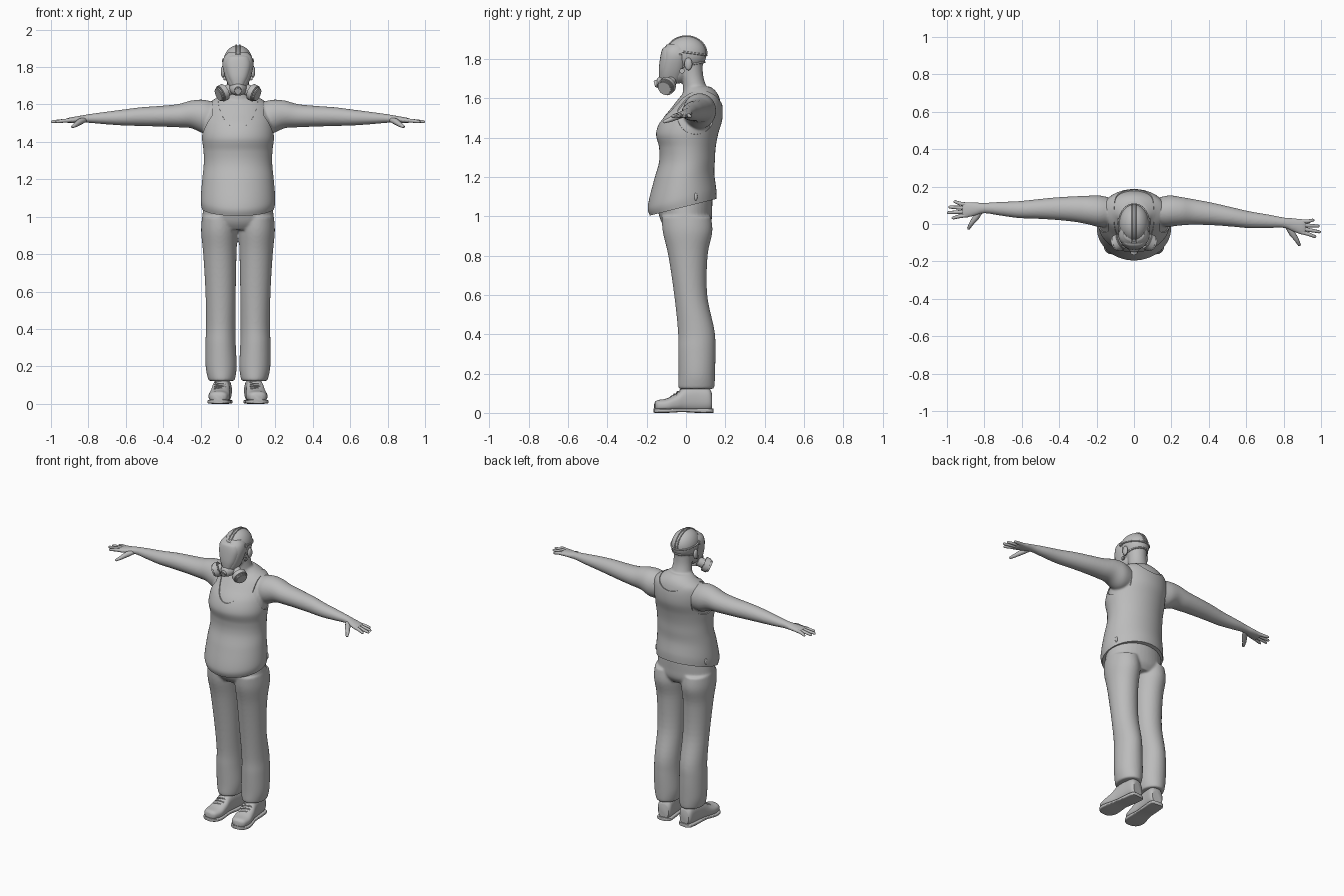
import bpy, bmesh, math
from mathutils import Vector, Matrix

if "Cube" in bpy.data.objects:
    bpy.data.objects.remove(bpy.data.objects["Cube"])

clay = bpy.data.materials.new("plain_grey")
clay.use_nodes = True
grey = (0.5, 0.5, 0.5, 1)
clay.diffuse_color = grey
clay.node_tree.nodes["Principled BSDF"].inputs["Base Color"].default_value = grey
SIDES = {"right": -1, "left": 1}


def finish(name, bm):
    bmesh.ops.recalc_face_normals(bm, faces=bm.faces)
    for f in bm.faces:
        f.smooth = True
    me = bpy.data.meshes.new(name)
    bm.to_mesh(me)
    bm.free()
    me.materials.append(clay)
    ob = bpy.data.objects.new(name, me)
    bpy.context.collection.objects.link(ob)
    sharpen(ob)
    return ob


def select(obs):
    bpy.ops.object.select_all(action="DESELECT")
    for ob in obs:
        ob.select_set(True)
    bpy.context.view_layer.objects.active = obs[0]


def sharpen(ob, angle=45):
    select([ob])
    bpy.ops.object.shade_smooth_by_angle(angle=math.radians(angle))


def spline(rows, steps):
    """Catmull-Rom interpolation through rows of equal length."""
    out = []
    for i in range(len(rows) - 1):
        a, b, c, d = (rows[max(0, min(len(rows) - 1, i + k))] for k in (-1, 0, 1, 2))
        for s in range(steps):
            t = s / steps
            out.append([q + t / 2 * (r - p + t * (2*p - 5*q + 4*r - w + t * (3*(q - r) + w - p)))
                        for p, q, r, w in zip(a, b, c, d)])
    return out + [list(rows[-1])]


def loft(name, axis, rows, power=2, n=40, steps=5, grow=0, place=None, tilt=None):
    """Closed tube through rows of (position, centre u, centre v, radius u, radius v)."""
    bm = bmesh.new()
    rings = []
    for t, cu, cv, ru, rv in spline(rows, steps):
        ring = []
        for k in range(n):
            c, s = math.cos(math.tau * k / n), math.sin(math.tau * k / n)
            u = cu + (ru + grow) * math.copysign(abs(c) ** (2 / power), c)
            v = cv + (rv + grow) * math.copysign(abs(s) ** (2 / power), s)
            p = Vector({"x": (t, u, v), "y": (u, t, v), "z": (u, v, t)}[axis])
            if tilt:
                p.z += tilt(p)
            ring.append(bm.verts.new(place(p) if place else p))
        rings.append(ring)
    for a, b in zip(rings, rings[1:]):
        for k in range(n):
            bm.faces.new((a[k], a[k - 1], b[k - 1], b[k]))
    bm.faces.new(rings[0])
    bm.faces.new(rings[-1])
    return finish(name, bm)


def ball(name, centre, radii):
    bm = bmesh.new()
    m = Matrix.Translation(centre) @ Matrix.Diagonal((*radii, 1))
    bmesh.ops.create_uvsphere(bm, u_segments=40, v_segments=24, radius=1, matrix=m)
    return finish(name, bm)


def disc(name, centre, direction, radius, depth, bevel=0.004):
    bm = bmesh.new()
    bmesh.ops.create_cone(bm, cap_ends=True, segments=32, radius1=radius, radius2=radius, depth=depth)
    rims = [e for e in bm.edges if abs(e.verts[0].co.z - e.verts[1].co.z) < depth / 2]
    bmesh.ops.bevel(bm, geom=rims, offset=bevel, segments=2, affect="EDGES")
    turn = Vector(direction).to_track_quat("Z", "Y").to_matrix().to_4x4()
    bm.transform(Matrix.Translation(centre) @ turn)
    return finish(name, bm)


def tube(name, points, radii, cyclic=False):
    cu = bpy.data.curves.new(name, "CURVE")
    cu.dimensions, cu.bevel_depth, cu.bevel_resolution, cu.use_fill_caps = "3D", 1, 3, True
    sp = cu.splines.new("POLY")
    sp.points.add(len(points) - 1)
    sp.use_cyclic_u = cyclic
    for i, (q, p) in enumerate(zip(sp.points, points)):
        q.co = (*p, 1)
        q.radius = radii[i] if isinstance(radii, list) else radii
    ob = bpy.data.objects.new(name, cu)
    bpy.context.collection.objects.link(ob)
    cu.materials.append(clay)
    select([ob])
    bpy.ops.object.convert(target="MESH")
    sharpen(bpy.context.object)
    return bpy.context.object


def fuse(name, obs, voxel, rounds):
    """Blend overlapping parts into one smooth skin."""
    select(obs)
    bpy.ops.object.join()
    ob = bpy.context.object
    ob.name = name
    m = ob.modifiers.new("blend", "REMESH")
    m.mode, m.voxel_size, m.use_smooth_shade = "VOXEL", voxel, True
    s = ob.modifiers.new("relax", "SMOOTH")
    s.factor, s.iterations = 0.5, rounds
    for mod in ("blend", "relax"):
        bpy.ops.object.modifier_apply(modifier=mod)
    sharpen(ob, 60)
    return ob


# Torso shape shared by the skin and the vest; the hem rises towards the back
torso = [(1.05, 0, -.015, .188, .163), (1.1, 0, -.02, .193, .168), (1.2, 0, -.01, .185, .148),
         (1.28, 0, .005, .177, .136), (1.35, 0, .007, .178, .138), (1.42, 0, .006, .186, .152),
         (1.49, 0, .028, .184, .15), (1.55, 0, .052, .176, .128), (1.6, 0, .067, .158, .104),
         (1.635, 0, .073, .11, .08), (1.66, 0, .058, .07, .066)]


def hem(p):
    return 0.25 * p.y * max(0, min(1, (1.3 - p.z) / 0.2))


# Skin: torso, neck, head and both arms blended together
skin = [loft("torso", "z", torso, tilt=hem),
        loft("neck", "z", [(1.6, 0, .06, .08, .08), (1.66, 0, .045, .065, .06), (1.72, 0, .032, .058, .055),
                           (1.8, 0, .025, .06, .06)]),
        ball("skull", (0, .002, 1.826), (.079, .103, .091)),
        ball("jaw", (0, -.045, 1.75), (.058, .07, .075))]
arm = [(.11, .065, 1.53, .07, .075), (.18, .068, 1.535, .084, .09), (.25, .075, 1.547, .076, .074),
       (.32, .08, 1.54, .068, .062), (.42, .082, 1.537, .06, .055), (.52, .08, 1.535, .052, .05),
       (.62, .077, 1.53, .045, .042), (.72, .082, 1.527, .036, .032), (.8, .085, 1.525, .028, .023),
       (.85, .08, 1.52, .036, .019), (.9, .075, 1.515, .043, .015), (.92, .074, 1.513, .041, .01)]
fingers = {"index": (-.033, .975), "middle": (-.011, 1.0), "ring": (.012, .993), "little": (.034, .965)}
for side, sx in SIDES.items():
    def sweep(p, sx=sx):
        back = 0.13 * max(0, p[0] - .2) if sx > 0 else 0
        return Vector((sx * p[0], p[1] - back, p[2]))
    skin.append(loft("arm", "x", arm, place=sweep))
    for label, (dy, tip) in fingers.items():
        path = [(.88, .075 + dy * .8, 1.516), (.93, .075 + dy, 1.513), (tip - .008, .075 + dy * 1.3, 1.508),
                (tip - .002, .075 + dy * 1.3, 1.507), (tip, .075 + dy * 1.3, 1.507)]
        tube(f"{side}_{label}_finger", [sweep(p) for p in path], [.011, .0105, .008, .005, .001])
    thumb = [(.82, .07, 1.518), (.845, .035, 1.508), (.87, .002, 1.49), (.885, -.024, 1.481), (.888, -.029, 1.48)]
    tube(f"{side}_thumb", [sweep(p) for p in thumb], [.014, .017, .012, .008, .001])
fuse("body_skin", skin, .006, 6)

# Vest with scooped neckline and armholes cut away
vest = loft("vest", "z", torso, grow=.006, tilt=hem, n=64, steps=8)
cutters = [loft("neck_cutter", "y", [(-.3, 0, 1.66, .112, .185), (-.05, 0, 1.66, .112, .18),
                                     (.1, 0, 1.66, .108, .1), (.3, 0, 1.66, .112, .08)])]
for sx in SIDES.values():
    cutters.append(loft("arm_cutter", "x", [(.135, .052, 1.52, .095, .1), (.4, .052, 1.52, .12, .118)],
                        place=lambda p, sx=sx: Vector((sx * p.x, p.y, p.z))))
for c in cutters:
    m = vest.modifiers.new("cut", "BOOLEAN")
    m.operation, m.object, m.solver = "DIFFERENCE", c, "EXACT"
    select([vest])
    bpy.ops.object.modifier_apply(modifier="cut")
    bpy.data.objects.remove(c)
sharpen(vest, 35)

# Trousers: two legs and a pelvis blended together
leg = [(.122, .088, .052, .066, .086), (.135, .088, .053, .073, .092), (.2, .09, .055, .083, .093),
       (.32, .093, .055, .081, .095), (.42, .092, .052, .079, .093), (.6, .093, .024, .081, .084),
       (.8, .097, .01, .089, .1), (.92, .1, .008, .097, .126), (1.0, .1, .002, .092, .125)]
parts = [loft("leg", "z", leg, place=lambda p, sx=sx: Vector((sx * p.x, p.y, p.z))) for sx in SIDES.values()]
parts.append(loft("pelvis", "z", [(.93, 0, .005, .15, .1), (.97, 0, .002, .188, .127), (1.03, 0, -.005, .188, .138),
                                  (1.09, 0, -.005, .18, .14)]))
fuse("trousers", parts, .007, 6)

# Shoes with sole, heel and laces, toes turned slightly out
upper = [(-.16, 0, .035, .025, .018), (-.145, 0, .037, .045, .028), (-.1, 0, .04, .057, .033),
         (-.05, 0, .052, .053, .045), (-.01, 0, .068, .048, .062), (.05, 0, .073, .046, .068),
         (.11, 0, .07, .046, .063), (.13, 0, .06, .035, .045)]
sole = [(-.164, 0, .012, .028, .011), (-.145, 0, .011, .052, .011), (-.1, 0, .011, .062, .011),
        (-.02, 0, .013, .05, .009), (.06, 0, .011, .05, .011), (.12, 0, .011, .048, .011),
        (.137, 0, .011, .03, .011)]
for side, sx in SIDES.items():
    spin = Matrix.Translation((sx * .09, 0, 0)) @ Matrix.Rotation(sx * math.radians(6), 4, "Z")
    def turn(p, spin=spin):
        return spin @ Vector(p)
    loft(f"{side}_shoe", "y", upper, power=2.5, place=turn)
    loft(f"{side}_sole", "y", sole, power=5, place=turn)
    for i in range(4):
        y, z = -.072 + i * .017, .088 + i * .012
        tube(f"{side}_lace_{i}", [turn((x * .03, y + .006 * x, z - .01 * abs(x))) for x in (-1, -.4, .4, 1)], .004)

# Full-face mask: seal, visor, rim and nose cup
face = [(1.675, 0, -.075, .03, .035), (1.7, 0, -.075, .05, .054), (1.75, 0, -.065, .07, .066),
        (1.81, 0, -.055, .083, .068), (1.85, 0, -.052, .076, .064), (1.877, 0, -.045, .055, .045)]
loft("mask_seal", "z", face, power=2.4)
glass = [(1.705, 0, -.08, .04, .056), (1.75, 0, -.076, .06, .062), (1.81, 0, -.072, .072, .059),
         (1.85, 0, -.068, .064, .053), (1.862, 0, -.065, .05, .042)]
loft("visor", "z", glass, power=2.6)
frame = []
for k in range(40):
    c, s = math.cos(math.tau * k / 40), math.sin(math.tau * k / 40)
    frame.append((c * (.066 + .012 * s), -.108 + .04 * c * c + .012 * s, 1.785 + .084 * s))
tube("visor_rim", frame, .006, cyclic=True)
loft("nose_cup", "y", [(-.06, 0, 1.69, .055, .042), (-.11, 0, 1.685, .045, .038), (-.14, 0, 1.68, .027, .028),
                       (-.148, 0, 1.678, .018, .018)])
disc("front_valve", (0, -.15, 1.675), (0, -1, -.3), .019, .022)

# Filters, ears, strap buckles and vest side tabs
for side, sx in SIDES.items():
    aim = Vector((sx * .8, -.4, -.38)).normalized()
    base = Vector((sx * .055, -.085, 1.675))
    disc(f"{side}_filter_neck", base, aim, .03, .05)
    disc(f"{side}_filter", base + aim * .032, aim, .045, .034)
    disc(f"{side}_filter_cap", base + aim * .054, aim, .038, .014)
    ball(f"{side}_ear", (sx * .08, .012, 1.775), (.012, .02, .032))
    disc(f"{side}_upper_buckle", (sx * .078, -.03, 1.835), (sx, 0, .2), .014, .014)
    disc(f"{side}_lower_buckle", (sx * .07, -.02, 1.74), (sx, 0, 0), .013, .014)
    ball(f"{side}_vest_tab", (sx * .182, .05, 1.1), (.008, .008, .02))


def strap(name, z_front, z_back):
    """Head band hugging the skull from the mask round the back."""
    pts = []
    for k in range(31):
        a = math.radians(-25 + k * 230 / 30)
        z = z_front + (z_back - z_front) * (math.sin(a) + .4) / 1.4
        r = max(.72, math.sqrt(max(0, 1 - ((z - 1.826) / .091) ** 2)))
        pts.append((.08 * r * math.cos(a), .002 + .104 * r * math.sin(a), z))
    tube(name, pts, .005)


strap("upper_strap", 1.84, 1.82)
strap("lower_strap", 1.76, 1.785)
for x in (-.009, .009):
    tube("crown_strap", [(x, .002 - .104 * math.cos(math.radians(a)), 1.826 + .091 * math.sin(math.radians(a)))
                         for a in range(30, 181, 6)], .004)
